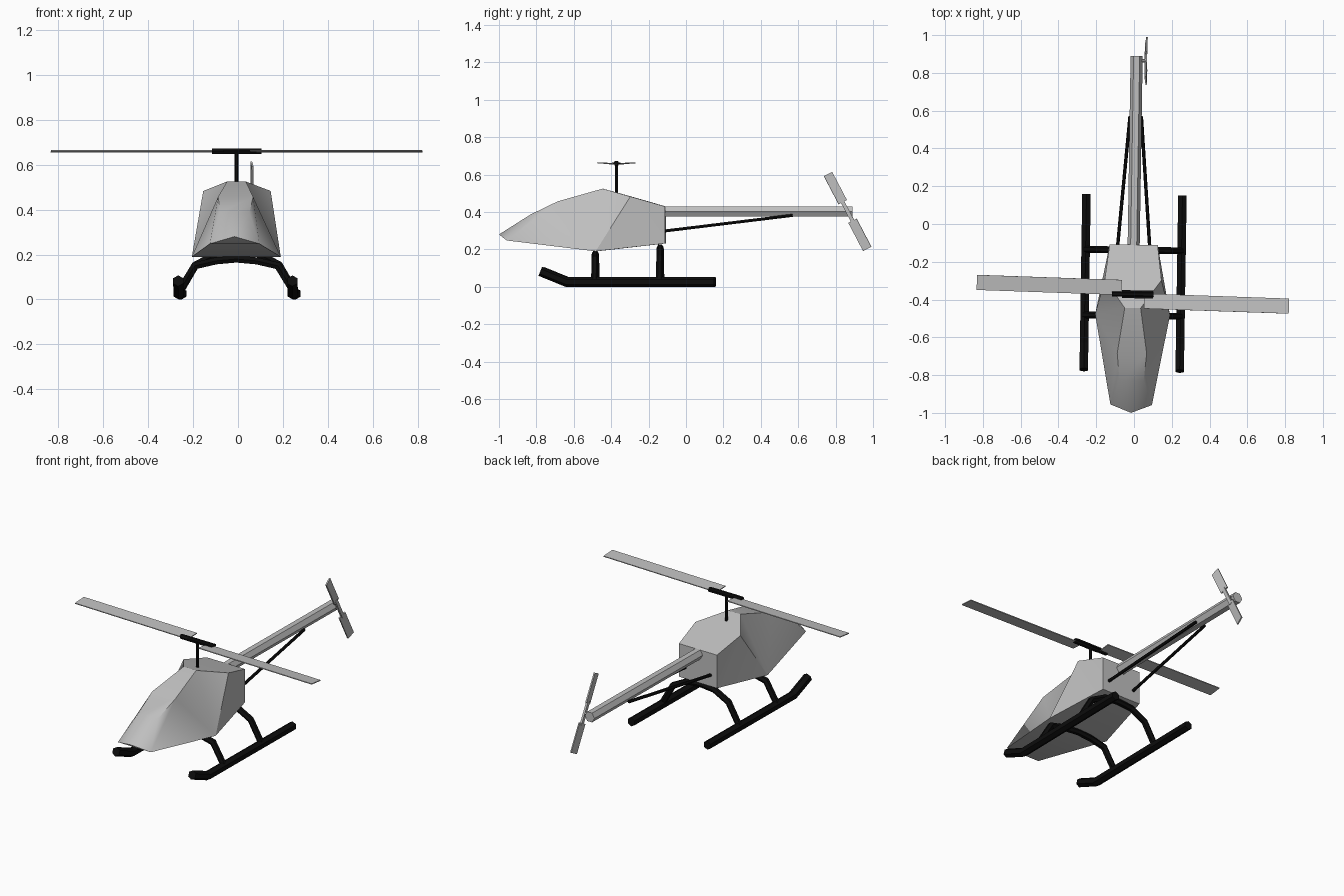
import bpy, bmesh, math
from mathutils import Matrix, Vector

cube = bpy.data.objects.get("Cube")
if cube:
    bpy.data.objects.remove(cube)


def material(name, value):
    m = bpy.data.materials.new(name)
    m.use_nodes = True
    m.diffuse_color = (value, value, value, 1)
    m.node_tree.nodes["Principled BSDF"].inputs["Base Color"].default_value = (value, value, value, 1)
    return m


GREY = material("light_grey", 0.52)
BLACK = material("black", 0.004)
# The whole machine is yawed very slightly
YAW = Matrix.Rotation(math.radians(-0.9), 4, 'Z')


def finish(name, bm, mat, matrix=Matrix()):
    bmesh.ops.recalc_face_normals(bm, faces=bm.faces)
    bm.transform(YAW @ matrix)
    me = bpy.data.meshes.new(name)
    bm.to_mesh(me)
    bm.free()
    me.materials.append(mat)
    ob = bpy.data.objects.new(name, me)
    bpy.context.collection.objects.link(ob)
    return ob


def box(name, size, centre, mat, matrix=Matrix()):
    bm = bmesh.new()
    bmesh.ops.create_cube(bm, size=1)
    bm.transform(Matrix.Translation(centre) @ Matrix.Diagonal((*size, 1)))
    return finish(name, bm, mat, matrix)


def tube(name, path, radius, mat, plane, phase=0.0, sides=6):
    """Sweep a polygon along a path; plane is the normal of the path's plane."""
    bm = bmesh.new()
    pts = [Vector(p) for p in path]
    side = Vector(plane)
    rings = []
    for i, p in enumerate(pts):
        a = (p - pts[max(i - 1, 0)]).normalized()
        b = (pts[min(i + 1, len(pts) - 1)] - p).normalized()
        t = (a + b).normalized()
        mitre = 1 / max(t.dot(b if b.length else a), 0.5)
        u = (side - t * side.dot(t)).normalized()
        v = u.cross(t)
        ring = []
        for k in range(sides):
            ang = phase + math.tau * k / sides
            ring.append(bm.verts.new(p + radius * (u * math.cos(ang) + v * math.sin(ang) * mitre)))
        rings.append(ring)
    for r, s in zip(rings, rings[1:]):
        for k in range(sides):
            j = (k + 1) % sides
            bm.faces.new((r[k], r[j], s[j], s[k]))
    bm.faces.new(rings[0])
    bm.faces.new(rings[-1])
    return finish(name, bm, mat)


# Cabin: left-hand corner points, mirrored to the right
corners = {
    "peak": (0.042, -0.445, 0.525), "brow": (0.078, -0.685, 0.457),
    "pinch": (0.064, -0.83, 0.387), "nose": (0.11, -0.957, 0.248),
    "shoulder": (0.15, -0.295, 0.483), "belly": (0.198, -0.48, 0.19),
    "rear_top": (0.127, -0.11, 0.43), "rear_low": (0.127, -0.11, 0.232),
}
bm = bmesh.new()
L = {k: bm.verts.new(c) for k, c in corners.items()}
R = {k: bm.verts.new((-c[0], c[1], c[2])) for k, c in corners.items()}
tip = bm.verts.new((0, -1.0, 0.28))
# Faces spanning the middle, between neighbouring corner pairs
for a, b in (("peak", "brow"), ("brow", "pinch"), ("peak", "shoulder"),
             ("shoulder", "rear_top"), ("rear_top", "rear_low"),
             ("rear_low", "belly"), ("belly", "nose")):
    bm.faces.new((L[a], L[b], R[b], R[a]))
bm.faces.new((L["pinch"], tip, R["pinch"]))
bm.faces.new((L["nose"], tip, R["nose"]))
# Side walls
for S in (L, R):
    bm.faces.new((S["pinch"], S["nose"], tip))
    for names in (("peak", "shoulder", "belly"), ("peak", "belly", "brow"),
                  ("brow", "belly", "nose"), ("brow", "nose", "pinch"),
                  ("shoulder", "rear_top", "rear_low"), ("shoulder", "rear_low", "belly")):
        bm.faces.new([S[n] for n in names])
cabin = finish("cabin", bm, GREY)
bpy.ops.object.select_all(action='DESELECT')
cabin.select_set(True)
bpy.context.view_layer.objects.active = cabin
bpy.ops.object.shade_smooth_by_angle(angle=math.radians(30))

# Tail boom
tube("tail_boom", [(0, -0.12, 0.403), (0, 0.89, 0.403)], 0.032, GREY, (1, 0, 0))

# Skids and tail struts on both sides
for s, label in ((1, "left"), (-1, "right")):
    x = 0.254 * s
    tube(label + "_skid", [(x, 0.155, 0.026), (x, -0.635, 0.026), (x, -0.775, 0.083)],
         0.026, BLACK, (1, 0, 0), math.pi / 6)
    tube(label + "_tail_strut", [(0.085 * s, -0.12, 0.298), (0.03 * s, 0.57, 0.382)],
         0.009, BLACK, (1, 0, 0))

# Arched cross tubes
for label, y, knee, crown in (("front", -0.485, 0.15, 0.18), ("rear", -0.138, 0.155, 0.212)):
    half = [(0.255, 0.035), (0.185, knee), (0.09, crown - 0.008)]
    path = [(x, y, z) for x, z in half] + [(0, y, crown)]
    path += [(-x, y, z) for x, z in reversed(half)]
    tube(label + "_cross_tube", path, 0.018, BLACK, (0, 1, 0))

# Mast and main rotor
tube("rotor_mast", [(0, -0.372, 0.49), (0, -0.372, 0.66)], 0.009, BLACK, (1, 0, 0))
hub = Matrix.Translation((0, -0.372, 0.66))
tube("rotor_hub", [(-0.11, -0.372, 0.66), (0.11, -0.372, 0.66)], 0.014, BLACK, (0, 1, 0))
box("rotor_hub_plate", (0.165, 0.042, 0.009), (0.025, 0, 0), BLACK, hub)
for i, label in enumerate(("left", "right")):
    spin = Matrix.Rotation(math.radians(-1.1) + math.pi * i, 4, 'Z')
    pitch = Matrix.Translation((0, -0.034, 0)) @ Matrix.Rotation(math.radians(-5), 4, 'X')
    box(label + "_rotor_blade", (0.767, 0.08, 0.005), (0.4445, 0, 0), GREY, hub @ spin @ pitch)

# Tail rotor, spinning in the upright plane on the left of the boom
tail = Matrix.Translation((0.05, 0.865, 0.403)) @ Matrix.Rotation(math.radians(27.7), 4, 'X')
box("tail_rotor_arm", (0.012, 0.02, 0.14), (0, 0, 0), GREY, tail)
tube("tail_rotor_axle", [(0.0, 0.865, 0.403), (0.056, 0.865, 0.403)], 0.009, GREY, (0, 1, 0))
for s, label in ((1, "upper"), (-1, "lower")):
    twist = Matrix.Rotation(math.radians(8 * s), 4, 'Z')
    box(label + "_tail_blade", (0.008, 0.05, 0.17), (0, 0, 0.141 * s), GREY, tail @ twist)
